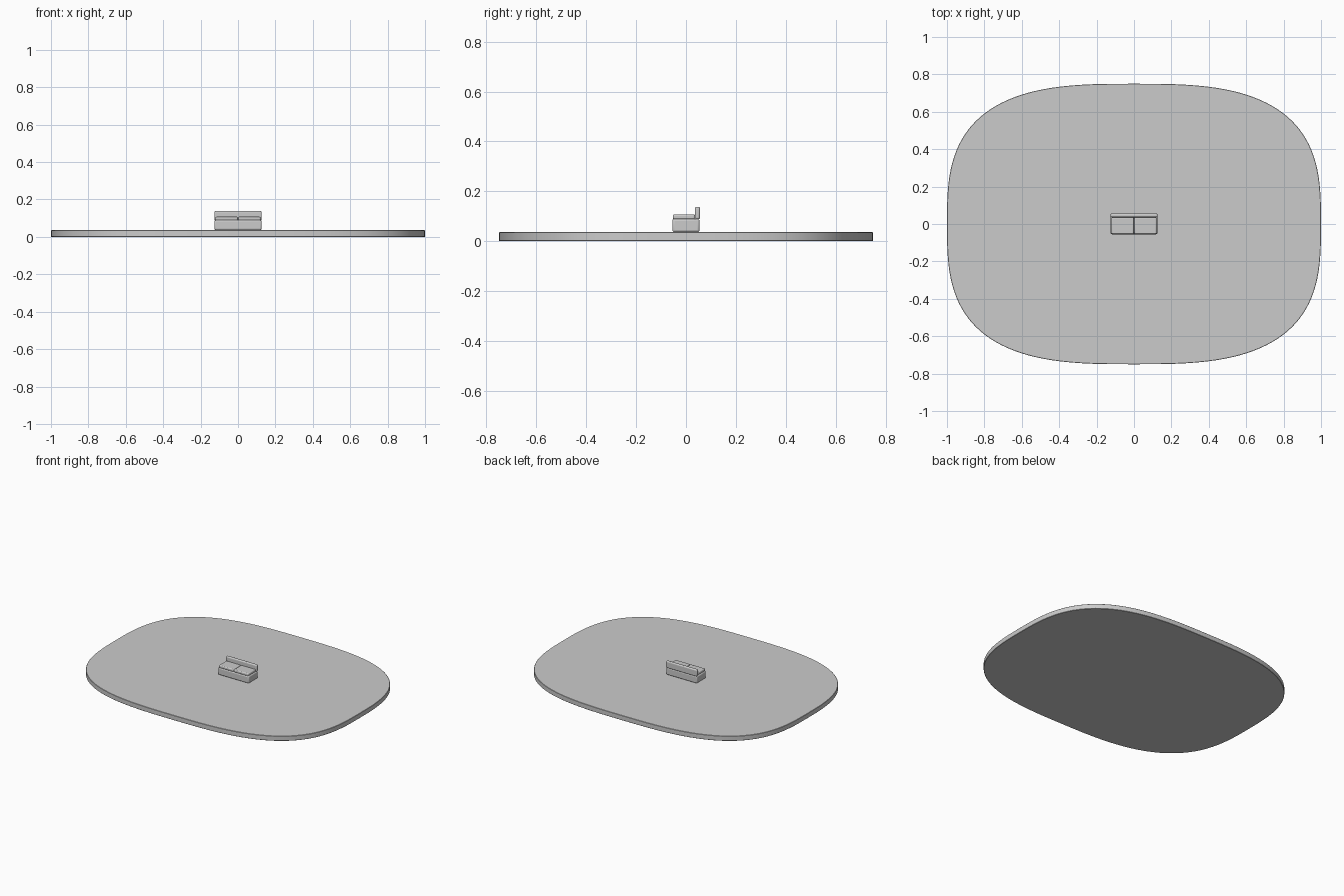
import bpy, bmesh
from math import sin, cos, pi, copysign, radians

if "Cube" in bpy.data.objects:
    bpy.data.objects.remove(bpy.data.objects["Cube"])


def finish(obj, width, segments):
    # rounded edges with smooth shading
    bev = obj.modifiers.new("edge_round", 'BEVEL')
    bev.width = width
    bev.segments = segments
    bev.limit_method = 'ANGLE'
    bev.angle_limit = radians(40)
    bpy.ops.object.select_all(action='DESELECT')
    obj.select_set(True)
    bpy.context.view_layer.objects.active = obj
    bpy.ops.object.shade_smooth_by_angle(angle=radians(35))


def add_object(name, bm):
    mesh = bpy.data.meshes.new(name)
    bm.to_mesh(mesh)
    bm.free()
    obj = bpy.data.objects.new(name, mesh)
    bpy.context.collection.objects.link(obj)
    return obj


def block(name, lo, hi, width, segments=3):
    bm = bmesh.new()
    bmesh.ops.create_cube(bm, size=1)
    for v in bm.verts:
        for i in range(3):
            v.co[i] = lo[i] if v.co[i] < 0 else hi[i]
    finish(add_object(name, bm), width, segments)


# Floor slab: extruded superellipse outline
def power(v, e):
    return copysign(abs(v) ** e, v) if abs(v) > 1e-9 else 0.0


SIDES, EXP, THICK = 128, 2 / 3, 0.036
bm = bmesh.new()
outline = [bm.verts.new((power(cos(2 * pi * i / SIDES), EXP),
                         0.75 * power(sin(2 * pi * i / SIDES), EXP), 0))
           for i in range(SIDES)]
base = bm.faces.new(outline)
top = bmesh.ops.extrude_face_region(bm, geom=[base], use_keep_orig=True)
for g in top["geom"]:
    if isinstance(g, bmesh.types.BMVert):
        g.co.z = THICK
bmesh.ops.recalc_face_normals(bm, faces=bm.faces)
finish(add_object("floor_slab", bm), 0.002, 1)

# Sofa body and backrest
block("sofa_base", (-0.126, -0.055, 0.037), (0.126, 0.054, 0.09), 0.008)
block("backrest", (-0.126, 0.036, 0.088), (0.126, 0.056, 0.138), 0.007)

# Pair of seat cushions
for side, x0, x1 in (("left", -0.12, -0.001), ("right", 0.001, 0.12)):
    block(side + "_cushion", (x0, -0.053, 0.088), (x1, 0.036, 0.108), 0.006)
